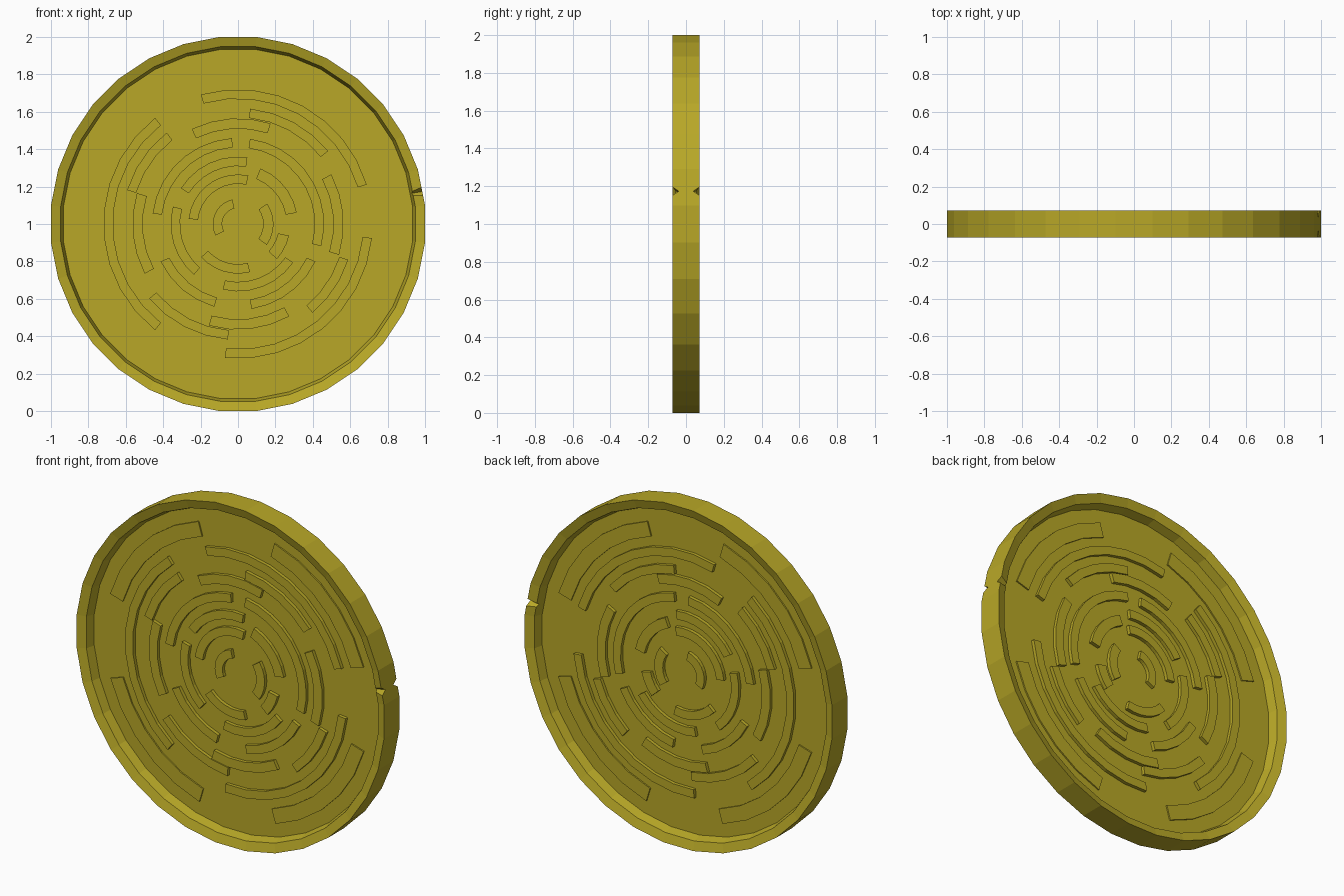
import bpy, bmesh, math

if "Cube" in bpy.data.objects:
    bpy.data.objects.remove(bpy.data.objects["Cube"])

HALF = 0.0715      # half thickness at the rim
FLOOR = 0.003      # half thickness of the recessed face
SIDES = 32
STEP = 360 / SIDES

gold = bpy.data.materials.new("old_gold")
gold.diffuse_color = (0.48, 0.39, 0.02, 1)
gold.use_nodes = True
gold.node_tree.nodes["Principled BSDF"].inputs["Base Color"].default_value = gold.diffuse_color


def polar(r, deg, y):
    a = math.radians(deg)
    return (r * math.cos(a), y, 1 + r * math.sin(a))


def finish(name, bm):
    bmesh.ops.recalc_face_normals(bm, faces=bm.faces)
    mesh = bpy.data.meshes.new(name)
    bm.to_mesh(mesh)
    bm.free()
    mesh.materials.append(gold)
    ob = bpy.data.objects.new(name, mesh)
    bpy.context.collection.objects.link(ob)
    return ob


def loft(bm, rings):
    """Bridge rings of points and cap both ends."""
    vs = [[bm.verts.new(p) for p in ring] for ring in rings]
    n = len(vs[0])
    for a, b in zip(vs, vs[1:]):
        for i in range(n):
            j = (i + 1) % n
            bm.faces.new((a[i], a[j], b[j], b[i]))
    bm.faces.new(vs[0])
    bm.faces.new(vs[-1])


# Disc with sloped rim and recessed faces, same profile on both sides
front = [(0.938, -FLOOR), (0.953, -0.055), (1 / math.cos(math.pi / SIDES), -HALF)]
profile = front + [(r, -y) for r, y in reversed(front)]
bm = bmesh.new()
loft(bm, [[polar(r, STEP * (i + 0.5), y) for i in range(SIDES)] for r, y in profile])
disc = finish("disc_with_rim", bm)

# V-shaped notches across the rim, one on each side
bm = bmesh.new()
for s in (-1, 1):
    rings = []
    for r in (0.92, 1.06):
        ring = [polar(r, 10, s * 0.038)]
        for k in (-1, 1):
            x, y, z = polar(r, 10, s * 0.085)
            a = math.radians(10)
            w = 0.031 * k
            ring.append((x - w * math.sin(a), y, z + w * math.cos(a)))
        rings.append(ring)
    loft(bm, rings)
cutter = finish("notch_cutter", bm)
cutter.hide_render = True
cutter.hide_viewport = True
cutter.display_type = 'WIRE'
cut = disc.modifiers.new("notch", 'BOOLEAN')
cut.operation = 'DIFFERENCE'
cut.solver = 'EXACT'
cut.object = cutter


def arcs(name, height, bands):
    """Raised curved bars passing through the disc: (inner r, outer r, spans)."""
    bm = bmesh.new()
    for r0, r1, spans in bands:
        for a0, a1 in spans:
            n = max(2, round((a1 - a0) / STEP))
            rings = []
            for i in range(n + 1):
                a = a0 + (a1 - a0) * i / n
                rings.append([polar(r0, a, -height), polar(r1, a, -height),
                              polar(r1, a, height), polar(r0, a, height)])
            loft(bm, rings)
    return finish(name, bm)


# Four wide, low outer bars
arcs("outer_bars", 0.011,
     [(0.775, 0.86, [(q + 17, q + 73.5) for q in (0, 90, 180, 270)])])

# Maze of narrower bars
arcs("maze_bars_outer", 0.023, [
    (0.67, 0.72, [(17, 106), (128, 232), (264.5, 354)]),
    (0.57, 0.62, [(39, 84), (128, 163), (220, 265), (310, 342)]),
    (0.51, 0.565, [(72, 116), (163, 208), (254, 299), (343, 388)]),
])
arcs("maze_bars_middle", 0.0235, [
    (0.41, 0.46, [(94, 173), (206, 254), (279, 334), (345, 442)]),
    (0.31, 0.36, [(82, 148), (165, 229), (257, 325)]),
])
arcs("maze_bars_inner", 0.024, [
    (0.215, 0.265, [(78, 174), (222, 284)]),
    (0.26, 0.32, [(11, 68)]),
    (0.22, 0.28, [(318, 347)]),
    (0.085, 0.135, [(103, 207)]),
    (0.135, 0.19, [(-36, 35)]),
])
